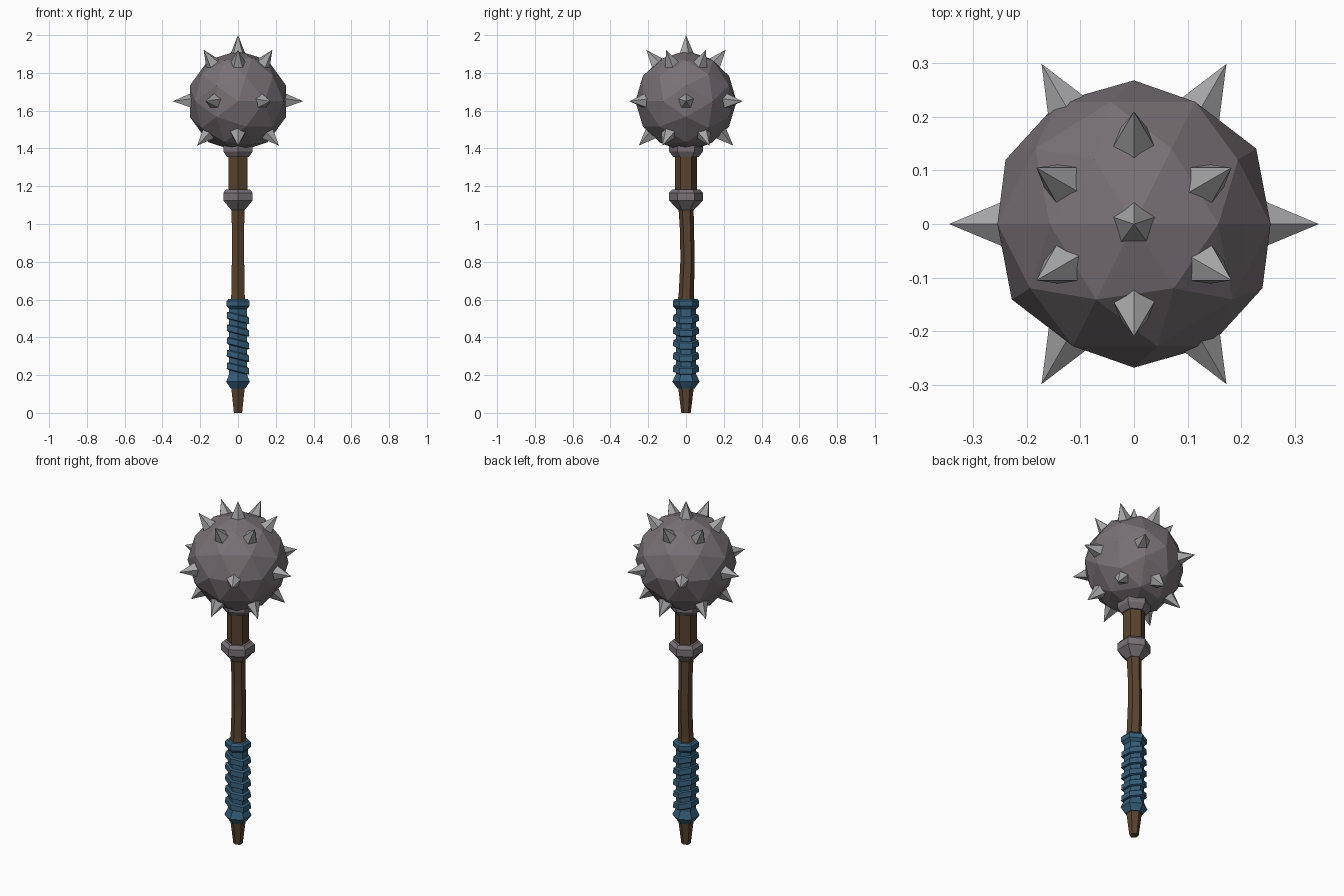
import bpy, bmesh, math
from mathutils import Vector, Matrix

if "Cube" in bpy.data.objects:
    bpy.data.objects.remove(bpy.data.objects["Cube"])


def material(name, rgb):
    m = bpy.data.materials.new(name)
    m.diffuse_color = (*rgb, 1)
    m.use_nodes = True
    m.node_tree.nodes["Principled BSDF"].inputs["Base Color"].default_value = m.diffuse_color
    return m


IRON = material("dark_iron", (0.19, 0.165, 0.18))
STEEL = material("pale_steel", (0.38, 0.38, 0.39))
WOOD = material("wood", (0.10, 0.055, 0.028))
CLOTH = material("blue_wrap", (0.035, 0.11, 0.19))


def finish(name, bm, mat):
    bmesh.ops.recalc_face_normals(bm, faces=bm.faces)
    me = bpy.data.meshes.new(name)
    bm.to_mesh(me)
    bm.free()
    me.materials.append(mat)
    ob = bpy.data.objects.new(name, me)
    bpy.context.collection.objects.link(ob)
    return ob


def hex_lathe(name, rings, mat, tilt=0.0):
    """Stack of hexagons (z, radius, y offset), corners facing +-y."""
    bm = bmesh.new()
    loops = []
    for ring in rings:
        z, r = ring[:2]
        oy = ring[2] if len(ring) > 2 else 0
        loop = []
        for k in range(6):
            a = math.radians(90 + 60 * k)
            x = r * math.cos(a)
            loop.append(bm.verts.new((x, oy + r * math.sin(a), z + tilt * x)))
        loops.append(loop)
    for lo, hi in zip(loops, loops[1:]):
        for k in range(6):
            n = (k + 1) % 6
            bm.faces.new((lo[k], lo[n], hi[n], hi[k]))
    bm.faces.new(loops[0][::-1])
    bm.faces.new(loops[-1])
    return finish(name, bm, mat)


# Wooden shaft: tapered butt, slightly bowed middle, thick top
hex_lathe("shaft", [(0, 0.025), (0.14, 0.042), (0.58, 0.045), (0.64, 0.040, 0.002),
                    (0.80, 0.038, 0.008), (0.95, 0.037, 0.006), (1.09, 0.040)], WOOD)
hex_lathe("upper_shaft", [(1.15, 0.058), (1.40, 0.058)], WOOD)

# Cloth grip: core with end collars, plus slanted windings
hex_lathe("grip_core", [(0.13, 0.046), (0.165, 0.072), (0.205, 0.054),
                        (0.55, 0.054), (0.565, 0.069), (0.592, 0.069), (0.604, 0.058)], CLOTH)
for i in range(5):
    z = 0.235 + 0.067 * i
    hex_lathe(f"grip_winding_{i + 1}", [(z - 0.02, 0.060), (z - 0.015, 0.069),
                                        (z + 0.015, 0.067), (z + 0.02, 0.058)], CLOTH, -0.25)

# Iron collars
hex_lathe("middle_collar", [(1.075, 0.042), (1.125, 0.09), (1.165, 0.09), (1.183, 0.072)], IRON)
hex_lathe("head_collar", [(1.355, 0.068), (1.385, 0.09), (1.44, 0.09)], IRON)

# Faceted ball head
CENTRE = Vector((0, 0, 1.65))
bm = bmesh.new()
bmesh.ops.create_icosphere(bm, subdivisions=2, radius=0.268,
                           matrix=Matrix.Translation(CENTRE) @ Matrix.Rotation(math.pi / 2, 4, 'X'))
finish("ball_head", bm, IRON)


def spike(name, direction, length):
    """Five-sided spike pointing out from the head centre."""
    d = direction.normalized()
    up = Vector((0, 1, 0)) if abs(d.z) > 0.95 else Vector((0, 0, 1))
    side = up.cross(d).normalized()
    up = d.cross(side)
    bm = bmesh.new()
    tip = bm.verts.new(CENTRE + d * length)
    base = []
    for k in range(5):
        a = math.radians(90 + 72 * k)
        base.append(bm.verts.new(CENTRE + d * 0.238 + (side * math.cos(a) + up * math.sin(a)) * 0.047))
    for k in range(5):
        bm.faces.new((base[k], base[(k + 1) % 5], tip))
    bm.faces.new(base[::-1])
    finish(name, bm, STEEL)


# Spikes: one on top and three rings of six
spike("top_spike", Vector((0, 0, 1)), 0.35)
for label, r, z, start in (("upper", 0.21, 0.272, 30), ("side", 0.345, 0, 0), ("lower", 0.25, -0.235, 30)):
    for k in range(6):
        a = math.radians(start + 60 * k)
        v = Vector((r * math.cos(a), r * math.sin(a), z))
        spike(f"{label}_spike_{k + 1}", v, v.length)
